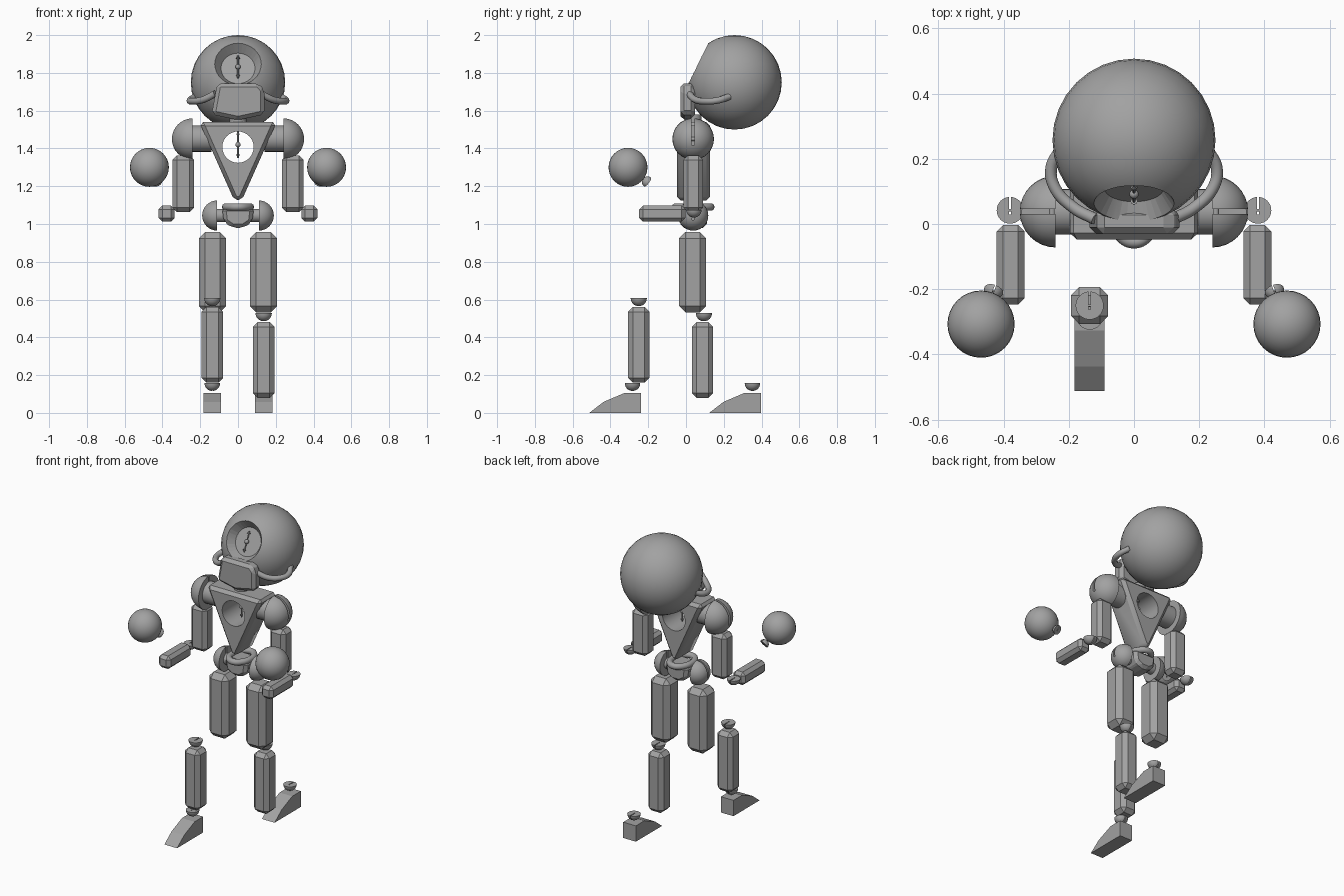
import bpy, bmesh, math
from mathutils import Vector, Matrix

if "Cube" in bpy.data.objects:
    bpy.data.objects.remove(bpy.data.objects["Cube"])

grey = bpy.data.materials.new("matte grey")
grey.use_nodes = True
COLOUR = (0.36, 0.36, 0.36, 1)
grey.diffuse_color = COLOUR
grey.node_tree.nodes["Principled BSDF"].inputs["Base Color"].default_value = COLOUR
MID = 0.038  # depth of the body's centre plane


def finish(name, bm, smooth=False):
    bmesh.ops.recalc_face_normals(bm, faces=bm.faces)
    mesh = bpy.data.meshes.new(name)
    bm.to_mesh(mesh)
    bm.free()
    mesh.materials.append(grey)
    ob = bpy.data.objects.new(name, mesh)
    bpy.context.collection.objects.link(ob)
    if smooth:
        smooth_shade(ob)
    return ob


def select(ob):
    bpy.ops.object.select_all(action='DESELECT')
    ob.select_set(True)
    bpy.context.view_layer.objects.active = ob


def smooth_shade(ob):
    select(ob)
    bpy.ops.object.shade_smooth_by_angle(angle=math.radians(35))


def cut(ob, cutter, smooth=True):
    mod = ob.modifiers.new("cut", 'BOOLEAN')
    mod.operation = 'DIFFERENCE'
    mod.solver = 'EXACT'
    mod.object = cutter
    select(ob)
    bpy.ops.object.modifier_apply(modifier=mod.name)
    bpy.data.objects.remove(cutter)
    if smooth:
        smooth_shade(ob)


def box(name, centre, size, chamfer=0):
    bm = bmesh.new()
    bmesh.ops.create_cube(bm, size=1)
    bmesh.ops.scale(bm, vec=size, verts=bm.verts)
    if chamfer:
        bmesh.ops.bevel(bm, geom=bm.edges[:], offset=chamfer, segments=1,
                        affect='EDGES', clamp_overlap=True)
    bmesh.ops.translate(bm, vec=centre, verts=bm.verts)
    return finish(name, bm)


def rod(name, a, b, r1, r2, segments=24, smooth=True):
    a, b = Vector(a), Vector(b)
    turn = (b - a).to_track_quat('Z', 'Y').to_matrix().to_4x4()
    bm = bmesh.new()
    bmesh.ops.create_cone(bm, cap_ends=True, segments=segments, radius1=r1, radius2=r2,
                          depth=(b - a).length, matrix=Matrix.Translation((a + b) / 2) @ turn)
    return finish(name, bm, smooth)


def ball(name, centre, r, segments=32):
    bm = bmesh.new()
    bmesh.ops.create_uvsphere(bm, u_segments=segments, v_segments=segments // 2, radius=r,
                              matrix=Matrix.Translation(centre))
    return finish(name, bm, True)


def prism(name, profile, start, end, axis='Y', chamfer=0):
    """Extrude a (u, z) outline along X or Y."""
    bm = bmesh.new()
    verts = [bm.verts.new((u, start, z) if axis == 'Y' else (start, u, z)) for u, z in profile]
    face = bm.faces.new(verts)
    out = bmesh.ops.extrude_face_region(bm, geom=[face])
    step = (0, end - start, 0) if axis == 'Y' else (end - start, 0, 0)
    bmesh.ops.translate(bm, vec=step,
                        verts=[v for v in out["geom"] if isinstance(v, bmesh.types.BMVert)])
    bmesh.ops.recalc_face_normals(bm, faces=bm.faces)
    if chamfer:
        bmesh.ops.bevel(bm, geom=bm.edges[:], offset=chamfer, segments=1,
                        affect='EDGES', clamp_overlap=True)
    return finish(name, bm)


def half_ball(name, centre, r, dome, run):
    """Slotted half ball; the dome points along one direction, the slot runs along another."""
    back, run = -Vector(dome).normalized(), Vector(run)
    run = (run - back * run.dot(back)).normalized()
    place = Matrix.Translation(centre) @ Matrix((run.cross(back), run, back)).transposed().to_4x4()
    bm = bmesh.new()
    bmesh.ops.create_uvsphere(bm, u_segments=32, v_segments=16, radius=r)
    bmesh.ops.bisect_plane(bm, geom=bm.verts[:] + bm.edges[:] + bm.faces[:], dist=1e-5,
                           plane_co=(0, 0, 0), plane_no=(0, 0, 1), clear_outer=True)
    bmesh.ops.holes_fill(bm, edges=[e for e in bm.edges if e.is_boundary], sides=0)
    joint = finish(name, bm)
    slot = box("slot_cutter", (0, r * 0.7, 0), (r * 0.14, r * 2, r * 3))
    cut(joint, slot)
    joint.matrix_world = place
    pin = rod(name + "_pin", (-r * 0.3, 0, -r * 0.1), (r * 0.3, 0, -r * 0.1), r * 0.09, r * 0.09, 12)
    pin.matrix_world = place


def tube(name, points, r, cyclic=False):
    curve = bpy.data.curves.new(name, 'CURVE')
    curve.dimensions = '3D'
    curve.bevel_depth, curve.bevel_resolution = r, 3
    curve.use_fill_caps = True
    curve.resolution_u = 8
    spline = curve.splines.new('BEZIER')
    spline.bezier_points.add(len(points) - 1)
    for p, co in zip(spline.bezier_points, points):
        p.co = co
        p.handle_left_type = p.handle_right_type = 'AUTO'
    spline.use_cyclic_u = cyclic
    curve.materials.append(grey)
    bpy.context.collection.objects.link(bpy.data.objects.new(name, curve))


def spindle(name, centre, direction, half):
    c, d = Vector(centre), Vector(direction).normalized()
    ball(name + "_hub", c, 0.014, 16)
    rod(name + "_shaft", c - d * half, c + d * half, 0.004, 0.004, 8)
    for s in (-1, 1):
        rod(name + "_tip", c + d * s * half * 0.75, c + d * s * half, 0.011, 0.001, 8)


# Head with a tapered, upward-tilted face recess
head_centre = Vector((0, 0.257, 1.75))
gaze = Vector((0, -0.896, 0.444))
head = ball("head", head_centre, 0.25)
cut(head, rod("recess_cutter", head_centre + gaze * 0.166, head_centre + gaze * 0.316,
              0.09, 0.189, 32, False))
spindle("face_spindle", head_centre + gaze * 0.185, (0, 0.444, 0.896), 0.066)

# Mask and neck
prism("mask", [(-0.11, 1.745), (0.11, 1.745), (0.14, 1.71), (0.14, 1.58),
               (0, 1.55), (-0.14, 1.58)], -0.03, 0.047, chamfer=0.02)
rod("neck", (0, MID, 1.51), (0, MID, 1.58), 0.045, 0.045)

# Chest wedge with a round window
chest = prism("chest", [(-0.205, 1.54), (0.205, 1.54), (0.02, 1.125), (-0.02, 1.125)],
              -0.048, 0.128, chamfer=0.022)
cut(chest, rod("window_cutter", (0, -0.3, 1.407), (0, 0.4, 1.407), 0.083, 0.083, 32, False))
spindle("chest_spindle", (0, MID, 1.42), (0, 0, 1), 0.07)

# Pelvis and waist ring
prism("pelvis", [(-0.085, 1.09), (0.085, 1.09), (0.075, 1.01), (0.03, 0.98),
                 (-0.03, 0.98), (-0.075, 1.01)], -0.03, 0.11, chamfer=0.02)
tube("waist_ring", [(0.065 * math.cos(a * math.pi / 4), MID + 0.093 * math.sin(a * math.pi / 4), 1.09)
                    for a in range(8)], 0.02, True)
rod("hip_axle", (-0.115, MID, 1.045), (0.115, MID, 1.045), 0.035, 0.035)

for side, s in (("right", -1), ("left", 1)):
    # Breathing cord
    tube(side + "_cord", [(s * 0.12, 0.015, 1.69), (s * 0.185, 0.05, 1.658), (s * 0.242, 0.11, 1.65),
                          (s * 0.254, 0.17, 1.655), (s * 0.225, 0.23, 1.675)], 0.018)
    # Arm
    rod(side + "_shoulder_bar", (s * 0.14, MID, 1.452), (s * 0.245, MID, 1.452), 0.07, 0.07)
    half_ball(side + "_shoulder", (s * 0.24, MID, 1.45), 0.11, (s, 0, 0), (0, 0, 1))
    box(side + "_upper_arm", (s * 0.29, MID, 1.213), (0.115, 0.104, 0.30), 0.024)
    half_ball(side + "_elbow", (s * 0.38, 0.042, 1.075), 0.041, (0, 0, -1), (0, 1, 0))
    box(side + "_forearm", (s * 0.378, -0.125, 1.055), (0.086, 0.245, 0.086), 0.02)
    # Round hand and its wrist joint
    hand = Vector((s * 0.469, -0.307, 1.3))
    to_wrist = Vector((s * -0.04, 0.107, -0.08)).normalized()
    ball(side + "_hand", hand, 0.103)
    half_ball(side + "_wrist", hand + to_wrist * 0.135, 0.03, -to_wrist, (0, 0, 1))
    # Leg, in a walking pose
    half_ball(side + "_hip", (s * 0.11, MID, 1.045), 0.08, (s, 0, 0), (0, 0, 1))
    box(side + "_thigh", (s * 0.135, 0.035, 0.745), (0.145, 0.143, 0.425), 0.033)
    shin_y, shin_z = (-0.25, 0.36) if s < 0 else (0.087, 0.28)
    box(side + "_shin", (s * 0.136, shin_y, shin_z), (0.114, 0.113, 0.40), 0.025)
    half_ball(side + "_knee", (s * 0.136, shin_y + (0 if s < 0 else 0.008), shin_z + 0.248),
              0.043, (0, 0, -1), (0, 1, 0))
    # Foot
    heel = -0.237 if s < 0 else 0.398
    half_ball(side + "_ankle", (s * 0.136, heel - 0.046, 0.157), 0.041, (0, 0, -1), (0, 1, 0))
    prism(side + "_foot", [(heel, 0), (heel, 0.105), (heel - 0.09, 0.105), (heel - 0.2, 0.058),
                           (heel - 0.275, 0)], s * 0.09, s * 0.183, 'X')
